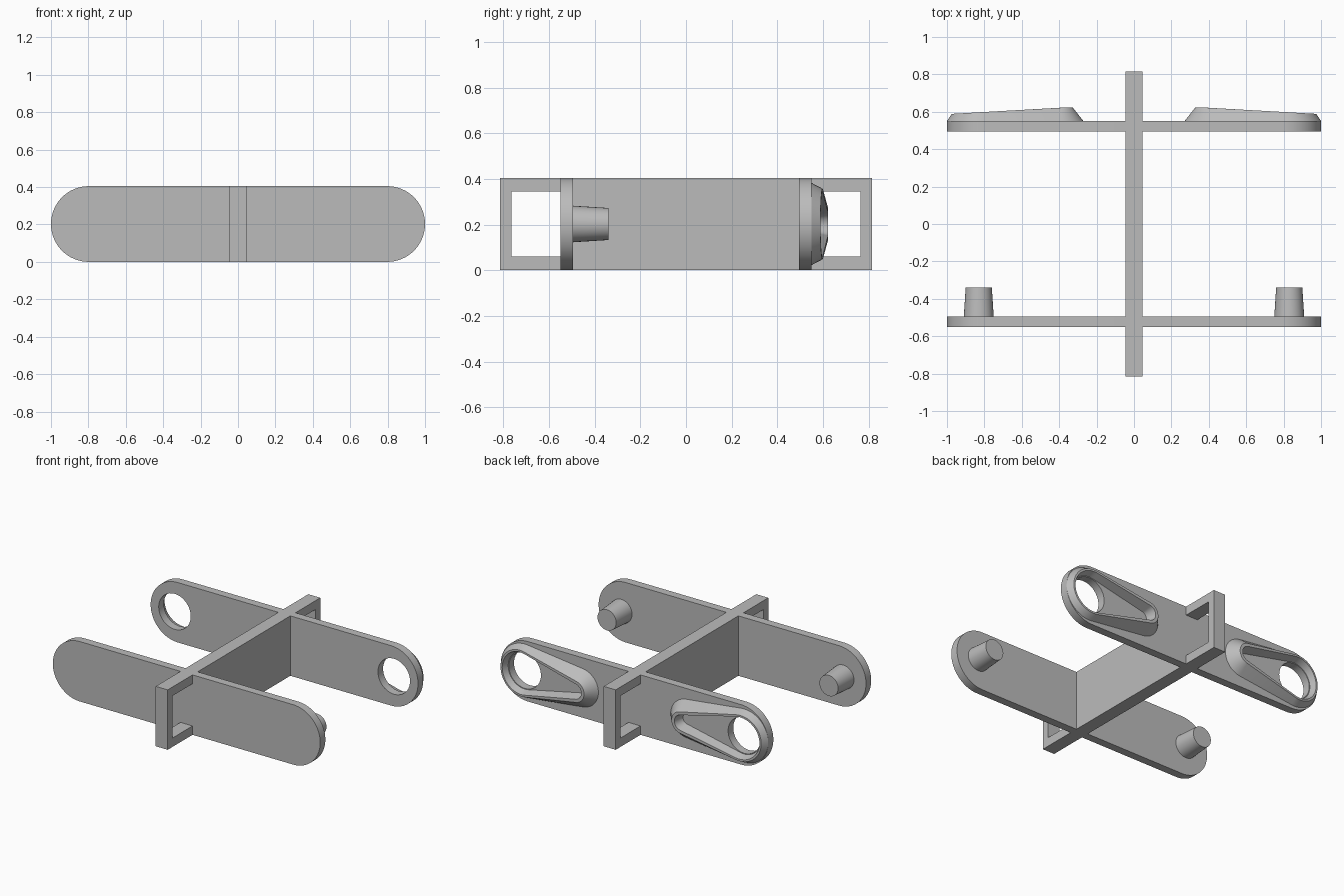
import bpy, bmesh
from math import pi, cos, sin, acos
from mathutils import Vector

cube = bpy.data.objects.get("Cube")
if cube:
    bpy.data.objects.remove(cube)

H = 0.405          # overall height
MID = H / 2
WEB = 0.045        # half thickness of the central web
EYE_X = 0.82       # centre of holes and pegs
BACK_Y, FRONT_Y, PLATE = 0.495, -0.55, 0.055

grey = bpy.data.materials.new("plain grey")
grey.use_nodes = True
grey.diffuse_color = (0.5, 0.5, 0.5, 1)
grey.node_tree.nodes["Principled BSDF"].inputs["Base Color"].default_value = (0.5, 0.5, 0.5, 1)


def finish(name, bm, mirror=True):
    """Turn a bmesh into a shaded object, mirrored to the other side if asked."""
    bmesh.ops.recalc_face_normals(bm, faces=bm.faces)
    mesh = bpy.data.meshes.new(name)
    bm.to_mesh(mesh)
    bm.free()
    mesh.materials.append(grey)
    obj = bpy.data.objects.new(name, mesh)
    bpy.context.collection.objects.link(obj)
    if mirror:
        obj.modifiers.new("Mirror", 'MIRROR').use_mirror_merge = False
    bpy.ops.object.select_all(action='DESELECT')
    obj.select_set(True)
    bpy.context.view_layer.objects.active = obj
    bpy.ops.object.shade_smooth_by_angle(angle=0.5)
    return obj


def prism(name, loops, depth, mirror=True):
    """Extrude a flat outline; any further loops become holes."""
    bm = bmesh.new()
    for loop in loops:
        verts = [bm.verts.new(p) for p in loop]
        for a, b in zip(verts, verts[1:] + verts[:1]):
            bm.edges.new((a, b))
    bmesh.ops.triangle_fill(bm, edges=bm.edges[:], use_beauty=True,
                            normal=Vector(depth).normalized())
    moved = bmesh.ops.extrude_face_region(bm, geom=bm.faces[:], use_keep_orig=True)
    bmesh.ops.translate(bm, vec=depth,
                        verts=[g for g in moved["geom"] if isinstance(g, bmesh.types.BMVert)])
    return finish(name, bm, mirror)


def arc(cx, y, r, start, end, n):
    return [Vector((cx + r * cos(start + (end - start) * i / n), y,
                    MID + r * sin(start + (end - start) * i / n))) for i in range(n + 1)]


def rect(y0, y1, z0, z1):
    return [(-WEB, y0, z0), (-WEB, y1, z0), (-WEB, y1, z1), (-WEB, y0, z1)]


# Central web with a window at each end
windows = [rect(*ys, 0.06, 0.345) for ys in ((-0.765, -0.55), (0.55, 0.765))]
prism("central_web", [rect(-0.815, 0.815, 0, H)] + windows, (2 * WEB, 0, 0), mirror=False)


# Round-ended plates, one half each, butting against the web
def plate_outline(y):
    return [Vector((WEB, y, 0))] + arc(1 - MID, y, MID, -pi / 2, pi / 2, 32) + [Vector((WEB, y, H))]


prism("front_plates", [plate_outline(FRONT_Y)], (0, PLATE, 0))
hole = arc(EYE_X, BACK_Y, 0.12, 0, 2 * pi, 40)[:-1]
prism("back_plates", [plate_outline(BACK_Y), hole], (0, PLATE, 0))


# Tapered pegs on the inner side of the front plates
def skin(bm, rings, close=False):
    rows = [[bm.verts.new(p) for p in ring] for ring in rings]
    n = len(rows[0])
    for low, high in zip(rows, rows[1:] + (rows[:1] if close else [])):
        for i in range(n):
            j = (i + 1) % n
            bm.faces.new((low[i], low[j], high[j], high[i]))
    return rows


bm = bmesh.new()
peg = skin(bm, [arc(0.83, y, r, 0, 2 * pi, 32)[:-1]
                for y, r in ((FRONT_Y + PLATE, 0.08), (-0.34, 0.07))])
for ring in peg:
    bm.faces.new(ring)
finish("pegs", bm)


# Raised teardrop rims around the holes, tallest at the narrow end
BASE_Y = BACK_Y + PLATE
NARROW_X = 0.40


def teardrop(big, small, top):
    t = acos((big - small) / (EYE_X - NARROW_X))
    ring = arc(EYE_X, BASE_Y, big, t - pi, pi - t, 32)
    ring += arc(NARROW_X, BASE_Y, small, pi - t, pi + t, 20)
    if top:
        for p in ring:
            p.y = 0.622 - 0.058 * max(0, p.x - NARROW_X)
    return ring


bm = bmesh.new()
skin(bm, [teardrop(0.18, 0.13, False), teardrop(0.155, 0.073, True),
          teardrop(0.142, 0.052, True), teardrop(0.125, 0.037, False)], close=True)
finish("hole_rims", bm)
